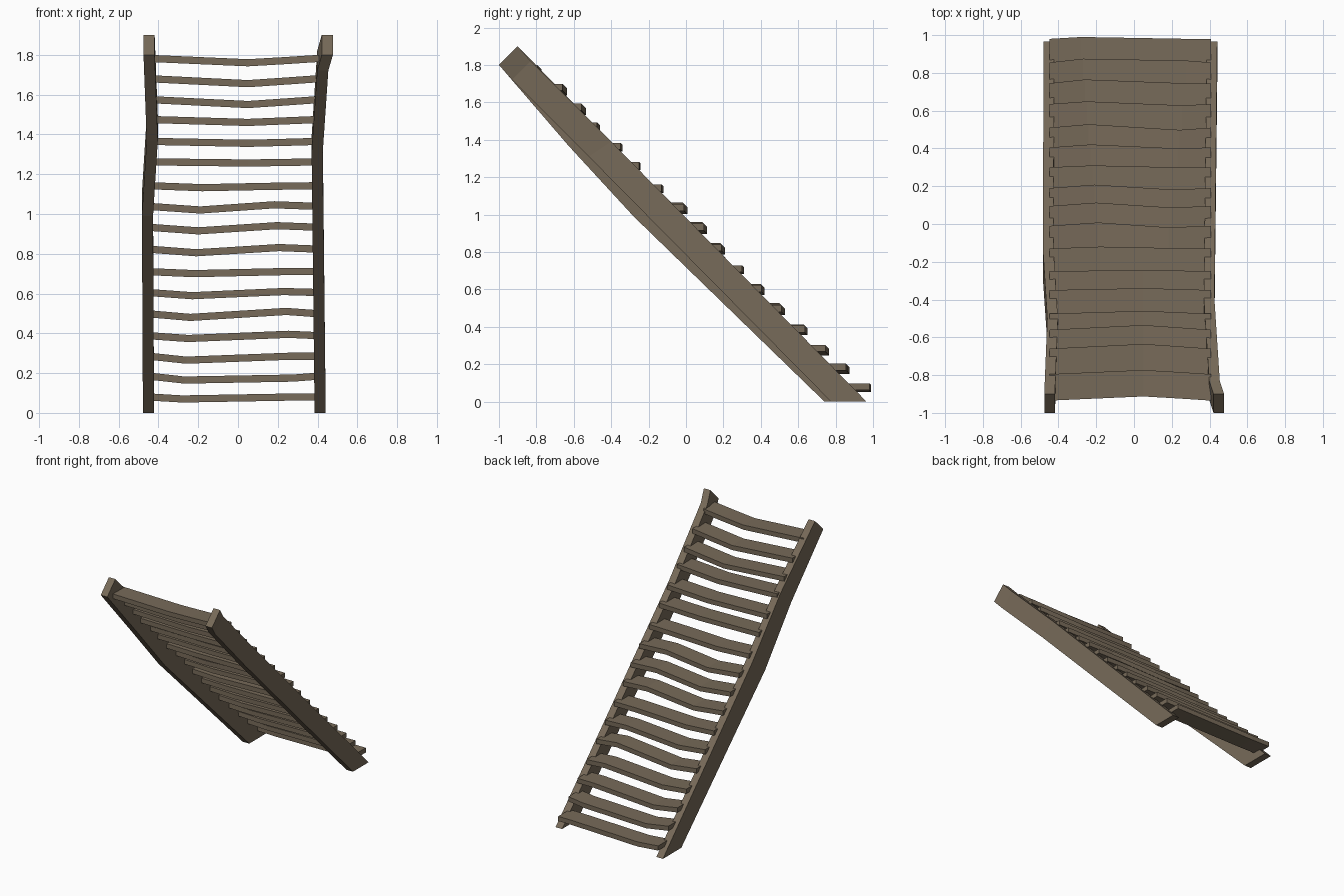
import bpy
import bmesh

wood = bpy.data.materials.new("weathered_brown_wood")
wood.diffuse_color = (0.185, 0.145, 0.10, 1)


def loft(name, rings):
    """Skin a run of four-cornered sections into one closed plank."""
    bm = bmesh.new()
    vs = [[bm.verts.new(p) for p in ring] for ring in rings]
    for a, b in zip(vs, vs[1:]):
        for i in range(4):
            j = (i + 1) % 4
            bm.faces.new((a[i], a[j], b[j], b[i]))
    bm.faces.new(vs[0][::-1])
    bm.faces.new(vs[-1])
    bmesh.ops.recalc_face_normals(bm, faces=bm.faces)
    me = bpy.data.meshes.new(name)
    bm.to_mesh(me)
    bm.free()
    me.materials.append(wood)
    ob = bpy.data.objects.new(name, me)
    bpy.context.collection.objects.link(ob)
    return ob


# Crooked side stringers: centre x, lower edge (y, z), upper edge (y, z)
W = 0.028
stringers = {
    "left_stringer": [(-0.45, (0.74, 0), (0.965, 0)),
                      (-0.455, (-0.28, 0.99), (-0.12, 1.105)),
                      (-0.431, (-0.63, 1.37), (-0.50, 1.49)),
                      (-0.447, (-1.0, 1.80), (-0.90, 1.90))],
    "right_stringer": [(0.413, (0.775, 0), (0.965, 0)),
                       (0.398, (-0.52, 1.31), (-0.40, 1.39)),
                       (0.426, (-0.93, 1.72), (-0.83, 1.82)),
                       (0.449, (-1.0, 1.80), (-0.90, 1.90))],
}
for name, path in stringers.items():
    loft(name, [[(x - W, *lo), (x + W, *lo), (x + W, *up), (x - W, *up)]
                for x, lo, up in path])

# Warped treads: centre z, leading edge y, sag at first bend, rise at second bend
treads = [
    (0.08, 0.98, -.010, .000), (0.185, 0.855, -.020, -.010), (0.285, 0.745, -.020, .000),
    (0.388, 0.635, -.014, .007), (0.498, 0.51, -.018, .012), (0.605, 0.405, -.016, .005),
    (0.71, 0.30, -.010, .000), (0.823, 0.19, -.018, .008), (0.933, 0.095, -.018, .008),
    (1.038, -0.01, -.018, .008), (1.142, -0.13, -.010, -.003), (1.262, -0.25, -.006, -.003),
    (1.365, -0.35, -.010, -.005), (1.475, -0.475, -.015, -.007), (1.575, -0.56, -.025, -.012),
    (1.68, -0.66, -.025, -.012), (1.782, -0.795, -.022, -.011),
]
T, D = 0.018, 0.14
for i, (z, y, d1, d2) in enumerate(treads):
    x1, x2 = (-0.28 + 0.01 * i, 0.29 - 0.012 * i) if i < 11 else (0.05, 0.24)
    rings = []
    for x, d in ((-0.448, 0), (x1, d1), (x2, d2), (0.408, 0)):
        yy, zz = y - d, z + d
        rings.append([(x, yy - D, zz - T), (x, yy, zz - T),
                      (x, yy, zz + T), (x, yy - D, zz + T)])
    loft(f"tread_{i + 1:02d}", rings)
